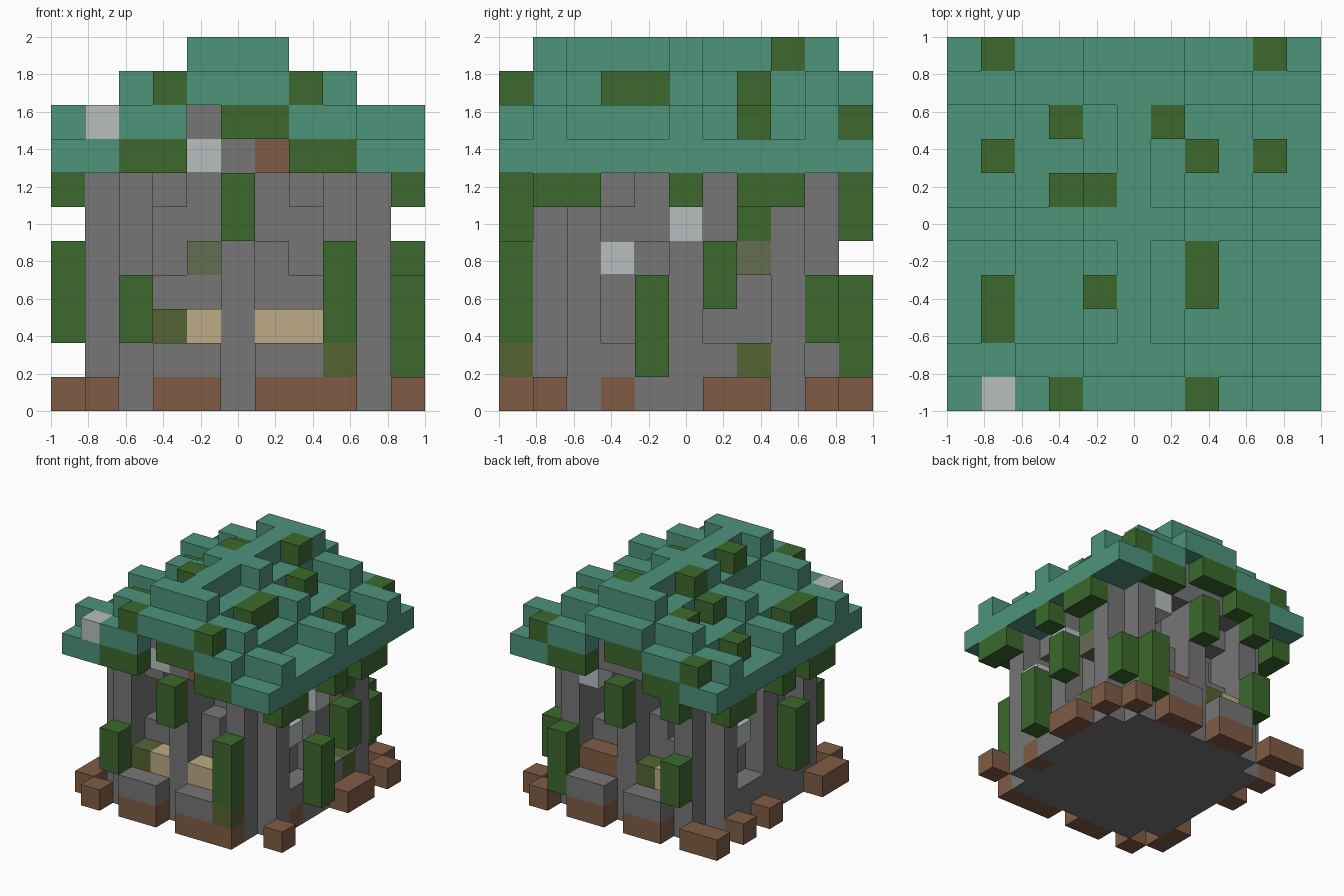
import bpy, bmesh
from mathutils import Vector

if "Cube" in bpy.data.objects:
    bpy.data.objects.remove(bpy.data.objects["Cube"], do_unlink=True)

N = 11
U = 2 / N
COLOURS = {
    "teal": (0.074, 0.292, 0.195), "leaf": (0.045, 0.141, 0.026),
    "stone": (0.180, 0.180, 0.180), "dirt": (0.212, 0.107, 0.058),
    "straw": (0.505, 0.405, 0.235), "pale": (0.485, 0.515, 0.515),
    "olive": (0.091, 0.127, 0.032), "moss": (0.130, 0.153, 0.084),
}
mats = {}
for name, rgb in COLOURS.items():
    m = bpy.data.materials.new(name)
    m.use_nodes = True
    m.diffuse_color = (*rgb, 1)
    bsdf = m.node_tree.nodes["Principled BSDF"]
    bsdf.inputs["Base Color"].default_value = (*rgb, 1)
    bsdf.inputs["Roughness"].default_value = 0.9
    mats[name] = m

cells = {}


def span(v):
    return range(v[0], v[1] + 1) if isinstance(v, tuple) else (v,)


def fill(part, colour, x, y, z):
    """Fill a box of grid cells; each axis is an index or an inclusive pair."""
    for i in span(x):
        for j in span(y):
            for k in span(z):
                cells[i, j, k] = (part, colour)


def clear(x, y, z):
    for i in span(x):
        for j in span(y):
            for k in span(z):
                cells.pop((i, j, k), None)


# Stone core, with a gable wall at each end
fill("walls", "stone", (2, 8), (2, 8), (0, 7))
fill("walls", "stone", (2, 8), (1, 9), 7)
fill("walls", "stone", (4, 6), (1, 9), 8)

# Pillars and low ledges between them on all four sides
for p in (2, 5, 8):
    for e in (1, 9):
        fill("pillars", "stone", p, e, (0, 6))
        fill("pillars", "stone", e, p, (0, 6))
for bay in ((3, 4), (6, 7)):
    for e in (1, 9):
        fill("ledges", "stone", bay, e, (0, 1))
        fill("ledges", "stone", e, bay, (0, 1))

# Recessed windows with a sill block and an arch block
for outer, inner in ((3, 4), (7, 6)):
    for e in (2, 8):
        clear(tuple(sorted((outer, inner))), e, (4, 6))
        fill("window_frames", "stone", inner, e, 4)
        fill("window_frames", "stone", outer, e, 6)
        clear(e, tuple(sorted((outer, inner))), (5, 6))
        fill("window_frames", "stone", e, outer, 6)

# Coloured wall stones
fill("wall_stones", "pale", 4, 1, 7)
fill("wall_stones", "dirt", 6, 1, 7)
fill("wall_stones", "pale", 7, 9, 6)
fill("wall_stones", "moss", 4, 2, 4)
fill("wall_stones", "pale", 9, 3, 4)
fill("wall_stones", "pale", 9, 5, 5)
fill("wall_stones", "moss", 9, 7, 4)
fill("wall_stones", "olive", 9, 7, 1)
fill("wall_stones", "dirt", 9, 3, 0)
fill("wall_stones", "pale", 1, 7, 4)

# Planter boxes and crops at the front and back
for e in (0, 10):
    for bay in ((3, 4), (6, 7)):
        fill("planters", "dirt", bay, e, 0)
        fill("planters", "stone", bay, e, 1)
fill("crops", "olive", 3, 1, 2)
fill("crops", "straw", 4, 1, 2)
fill("crops", "straw", (6, 7), 1, 2)
fill("crops", "dirt", (6, 7), 9, 2)
fill("crops", "olive", 4, 9, 2)
fill("crops", "straw", 3, 9, 2)

# Loose earth around the base
for x, y in ((1, 0), (8, 0), (10, 1), (10, (6, 7)), (10, 9), (9, 10),
             ((0, 1), 10), (0, 8), (0, 6), (0, (1, 2))):
    fill("earth", "dirt", x, y, 0)

# Roof: three steps up to the ridge, raised ribs, and a ridge beam
STEPS = (((0, 1), 7), ((2, 3), 8), ((4, 6), 9), ((7, 8), 8), ((9, 10), 7))
for xs, z in STEPS:
    fill("roof_steps", "teal", xs, (0, 10), z)
    for rib in (1, 5, 9):
        fill("roof_ribs", "teal", xs, rib, z + 1)
fill("roof_ridge", "teal", 5, (1, 9), 10)


def roof_top(x):
    return next(z for xs, z in STEPS if x in span(xs))


# Moss tufts sitting on the roof, and one pale block
for x, y in ((1, 10), (9, 10), (3, 8), (6, 8), (1, 7), (7, 7), (9, 7), (3, 6),
             (4, 6), (7, 3), (7, 4), (1, 2), (1, 3), (4, 3), (3, 0), (7, 0)):
    fill("roof_moss", "leaf", x, y, roof_top(x) + 1)
fill("roof_stone", "pale", 1, 0, 8)

# Leaves under the gable overhangs
for e in (0, 10):
    for xs in ((2, 3), (7, 8)):
        fill("gable_leaves", "leaf", xs, e, 7)
fill("gable_leaves", "leaf", (5, 6), 0, 8)
fill("gable_leaves", "leaf", (4, 5), 10, 8)

# Leaves under the side eaves
for y in ((1, 2), 5, (7, 8)):
    fill("eave_leaves", "leaf", 10, y, 6)
for y in ((8, 9), 5, (2, 3)):
    fill("eave_leaves", "leaf", 0, y, 6)
fill("eave_leaves", "leaf", 2, 10, 6)

# Hanging and climbing vines
for x, y, z in ((5, 0, (5, 6)), (2, 0, (2, 3)), (8, 0, (2, 4)),
                (5, 10, (5, 6)), (2, 10, (2, 3)), (8, 10, (1, 3)),
                (10, 4, (1, 3)), (10, 6, (3, 4)), (9, 9, (2, 3)),
                (9, 7, 5), (0, 4, (2, 4))):
    fill("vines", "leaf", x, y, z)
fill("vines", "olive", 8, 0, 1)

# Turn each part's exposed cell sides into a mesh
for part in sorted({p for p, c in cells.values()}):
    own = {k: c for k, (p, c) in cells.items() if p == part}
    used = sorted(set(own.values()))
    bm = bmesh.new()
    verts = {}

    def corner(p):
        key = tuple(p)
        if key not in verts:
            verts[key] = bm.verts.new((key[0] * U - 1, key[1] * U - 1, key[2] * U))
        return verts[key]

    for cell, colour in own.items():
        for axis in range(3):
            for side in (0, 1):
                step = [0, 0, 0]
                step[axis] = 2 * side - 1
                if tuple(a + b for a, b in zip(cell, step)) in cells:
                    continue
                u, v = [0, 0, 0], [0, 0, 0]
                u[(axis + 1) % 3] = v[(axis + 2) % 3] = 1
                base = list(cell)
                base[axis] += side
                o, u, v = (tuple(t) for t in (base, u, v))
                add = lambda a, b: tuple(i + j for i, j in zip(a, b))
                loop = [o, add(o, u), add(add(o, u), v), add(o, v)]
                face = bm.faces.new([corner(p) for p in (loop if side else loop[::-1])])
                face.material_index = used.index(colour)
    if not bm.faces:
        bm.free()
        continue
    mesh = bpy.data.meshes.new(part)
    bm.to_mesh(mesh)
    bm.free()
    for colour in used:
        mesh.materials.append(mats[colour])
    bpy.context.collection.objects.link(bpy.data.objects.new(part, mesh))
